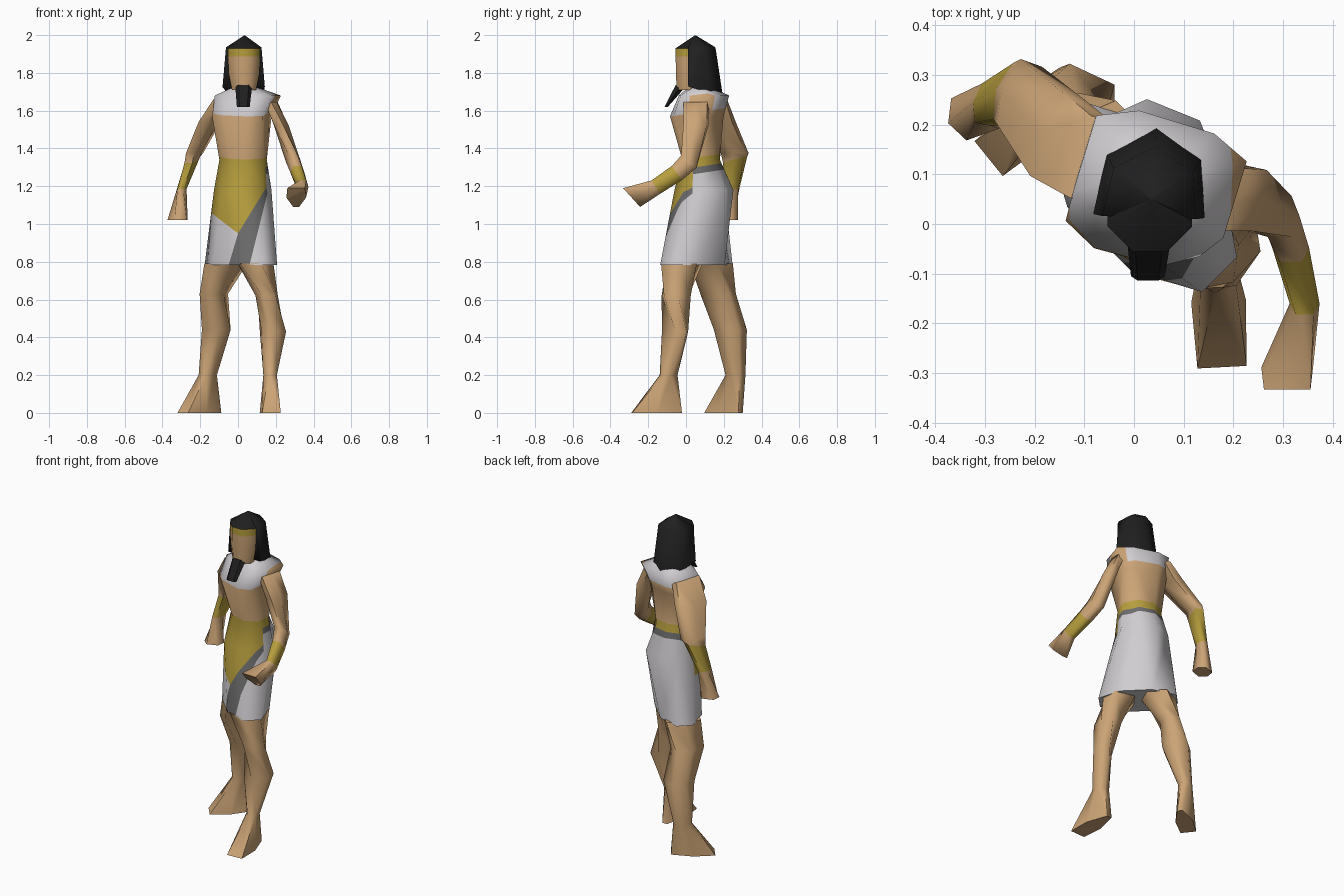
import bpy, bmesh
from math import radians
from mathutils import Vector, Matrix

if "Cube" in bpy.data.objects:
    bpy.data.objects.remove(bpy.data.objects["Cube"])


def material(name, *rgb):
    mat = bpy.data.materials.new(name)
    mat.use_nodes = True
    mat.diffuse_color = (*rgb, 1)
    mat.node_tree.nodes["Principled BSDF"].inputs["Base Color"].default_value = (*rgb, 1)
    return mat


MATERIALS = [
    material("skin", .6, .37, .18),
    material("white_linen", .63, .61, .63),
    material("gold", .47, .34, .047),
    material("grey_sash", .15, .15, .15),
    material("black_hair", .014, .014, .014),
]
SKIN, LINEN, GOLD, SASH, HAIR = range(len(MATERIALS))

# Unit cross-sections: octagon for the trunk, a squarer one for the chest,
# and a boxy hexagon for limbs
OCTAGON = [(1, .41), (.41, 1), (-.41, 1), (-1, .41),
           (-1, -.41), (-.41, -1), (.41, -1), (1, -.41)]
SQUARED = [(1, .7), (.5, 1), (-.5, 1), (-1, .7),
           (-1, -.7), (-.5, -1), (.5, -1), (1, -.7)]
HEXAGON = [(1, 0), (.6, 1), (-.6, 1), (-1, 0), (-.6, -1), (.6, -1)]


def ring(x, y, z, rx, ry, yaw=0, pitch=0, flare=0, shape=HEXAGON):
    """Cross-section placed in space; flare widens its front edge."""
    turn = Matrix.Rotation(radians(yaw), 3, "Z") @ Matrix.Rotation(radians(-pitch), 3, "X")
    return [Vector((x, y, z)) + turn @ Vector((u * rx * (1 - flare * v), v * ry, 0))
            for u, v in shape]


def skin_rings(rings, colours, caps=True):
    """Bridge consecutive rings; one colour per band, the last one for caps."""
    bm = bmesh.new()
    loops = [[bm.verts.new(p) for p in r] for r in rings]
    n = len(loops[0])
    for k, (a, b) in enumerate(zip(loops, loops[1:])):
        for i in range(n):
            j = (i + 1) % n
            face = bm.faces.new((a[i], a[j], b[j], b[i]))
            face.material_index = colours[min(k, len(colours) - 1)]
    if caps:
        for loop in (loops[0], loops[-1]):
            bm.faces.new(loop).material_index = colours[-1]
    bmesh.ops.recalc_face_normals(bm, faces=bm.faces)
    return bm


def finish(name, bm, normals=None, angle=75):
    mesh = bpy.data.meshes.new(name)
    bm.to_mesh(mesh)
    bm.free()
    for mat in MATERIALS:
        mesh.materials.append(mat)
    obj = bpy.data.objects.new(name, mesh)
    bpy.context.collection.objects.link(obj)
    if normals:
        mesh.shade_smooth()
        mesh.normals_split_custom_set_from_vertices(normals)
        return
    bpy.ops.object.select_all(action="DESELECT")
    obj.select_set(True)
    bpy.context.view_layer.objects.active = obj
    bpy.ops.object.shade_smooth_by_angle(angle=radians(angle))


def loft(name, rings, *colours, angle=75):
    finish(name, skin_rings(rings, colours), angle=angle)


# Trunk: kilt hem stretched along the stride, hips, waist, chest, shoulders, neck
def trunk(*args, shape=OCTAGON):
    return ring(*args, shape=shape)


hem = trunk(.015, .055, .782, .222, .12, -45)
body = skin_rings([
    hem,
    trunk(.025, .095, 1.18, .14, .145, -22),
    trunk(.027, .08, 1.34, .12, .09, -15),
    trunk(.02, .057, 1.57, .139, .128, -15, shape=SQUARED),
    trunk(.052, .095, 1.68, .158, .115, -17, shape=SQUARED),
    trunk(.035, .07, 1.73, .05, .05),
], [LINEN], caps=False)


# Colour borders on the trunk, each a plane given as point and normal
def border(x1, z1, x2, z2):
    return Vector((x1, 0, z1)), Vector((z2 - z1, 0, x1 - x2))


def level(y, z, slope):
    return Vector((0, y, z)), Vector((0, -slope, 1))


borders = {
    "apron_right": border(0, .95, .16, 1.21),
    "apron_left": border(0, .95, -.13, 1.05),
    "sash_right": border(.06, .78, .165, 1.2),
    "sash_left": border(-.05, .78, 0, .95),
    "front": (Vector((.17, .03, 0)), Vector((-.26, -.96, 0))),
    "collar": level(-.08, 1.57, .15),
    "collar_right": (Vector((-.13, 0, 0)), Vector((1, 0, 0))),
    "collar_left": (Vector((.15, 0, 1.57)), Vector((-1, 0, .4))),
    "belt_top": level(-.03, 1.34, .15),
    "belt_low": level(.18, 1.32, .15),
    "sash_low": level(.18, 1.285, .15),
}


def trunk_colour(point):
    s = {key: (point - p).dot(n) > 0 for key, (p, n) in borders.items()}
    if s["belt_top"]:
        collar = s["collar"] and s["collar_right"] and s["collar_left"]
        return LINEN if collar else SKIN
    if s["belt_low"]:
        return GOLD
    if s["front"] and s["apron_left"] and not s["apron_right"]:
        return GOLD
    if s["front"] and s["apron_right"] and s["sash_left"] and not s["sash_right"]:
        return SASH
    return SASH if s["sash_low"] else LINEN


# Keep the smooth shading of the coarse shape while cutting the borders
bmesh.ops.triangulate(body, faces=body.faces)
body.normal_update()
stored = body.verts.layers.float_vector.new("coarse_normal")
for v in body.verts:
    v[stored] = v.normal
for point, normal in borders.values():
    bmesh.ops.bisect_plane(body, geom=body.verts[:] + body.edges[:] + body.faces[:],
                           plane_co=point, plane_no=normal, dist=.0001)
for face in body.faces:
    face.material_index = trunk_colour(face.calc_center_median())
smooth_normals = [Vector(v[stored]).normalized() for v in body.verts]
body.verts.layers.float_vector.remove(stored)
finish("torso_and_kilt", body, smooth_normals)
loft("kilt_underside", [hem, trunk(.015, .055, .79, .215, .115, -45)], LINEN)

# Legs, each running from thigh to sole
loft("left_leg", [
    ring(.093, -.022, .79, .098, .098, -15),
    ring(.152, -.052, .62, .06, .072, 10),
    ring(.185, -.058, .43, .085, .047, 45),
    ring(.17, -.092, .2, .038, .042, 20),
    ring(.17, -.155, 0, .055, .133, 3, flare=.5),
], SKIN)
loft("right_leg", [
    ring(-.065, .135, .79, .1, .1, -45),
    ring(-.128, .17, .63, .06, .088, -30),
    ring(-.115, .235, .44, .083, .073, -25),
    ring(-.16, .262, .2, .04, .048, -38),
    ring(-.195, .21, 0, .05, .125, -51, flare=.5),
], SKIN)

# Arms, each running from shoulder to fingertips with a gold cuff
loft("left_arm", [
    ring(.175, .055, 1.645, .032, .065, -15),
    ring(.23, .052, 1.52, .04, .063, -12),
    ring(.293, .015, 1.33, .04, .052, pitch=38),
    ring(.315, -.048, 1.27, .037, .046, pitch=53),
    ring(.343, -.16, 1.195, .03, .042, pitch=58),
    ring(.308, -.288, 1.14, .052, .067, pitch=48, flare=.5),
], SKIN, SKIN, SKIN, GOLD, SKIN)
loft("right_arm", [
    ring(-.088, .13, 1.66, .035, .085, -15),
    ring(-.15, .17, 1.54, .045, .09, -22),
    ring(-.23, .258, 1.375, .038, .07, -20),
    ring(-.242, .26, 1.34, .037, .062, -20, -15),
    ring(-.298, .24, 1.185, .026, .04, -10),
    ring(-.32, .222, 1.02, .057, .045, 20),
], SKIN, SKIN, SKIN, GOLD, SKIN)

# Head with gold brow band
crown = trunk(.032, .03, 1.93, .085, .085)
loft("head", [
    trunk(.032, .02, 1.71, .064, .07),
    trunk(.032, .03, 1.8, .082, .083),
    trunk(.032, .03, 1.887, .085, .085),
    crown,
], SKIN, SKIN, GOLD, SKIN)

# Headdress: pointed cap over the brow, and a long hanging part behind the face
tip = Vector((.035, .05, 2))
loft("headdress_cap", [crown, [tip.lerp(p, .02) for p in crown]], HAIR)
outline = [(.142, .012), (.135, .13), (.045, .195), (-.055, .14), (-.082, .02)]
bottom = [Vector((x, y, 1.73 - .27 * y)) for x, y in outline]
upper = [Vector((.032 + (x - .032) * .84, y * .8, 1.935)) for x, y in outline]
loft("headdress_drape", [bottom, upper, [tip.lerp(p, .02) for p in upper]], HAIR)

# Beard, thin and swept forward
loft("beard", [
    ring(.03, -.025, 1.735, .045, .03),
    ring(.028, -.105, 1.62, .034, .009),
], HAIR, angle=30)
